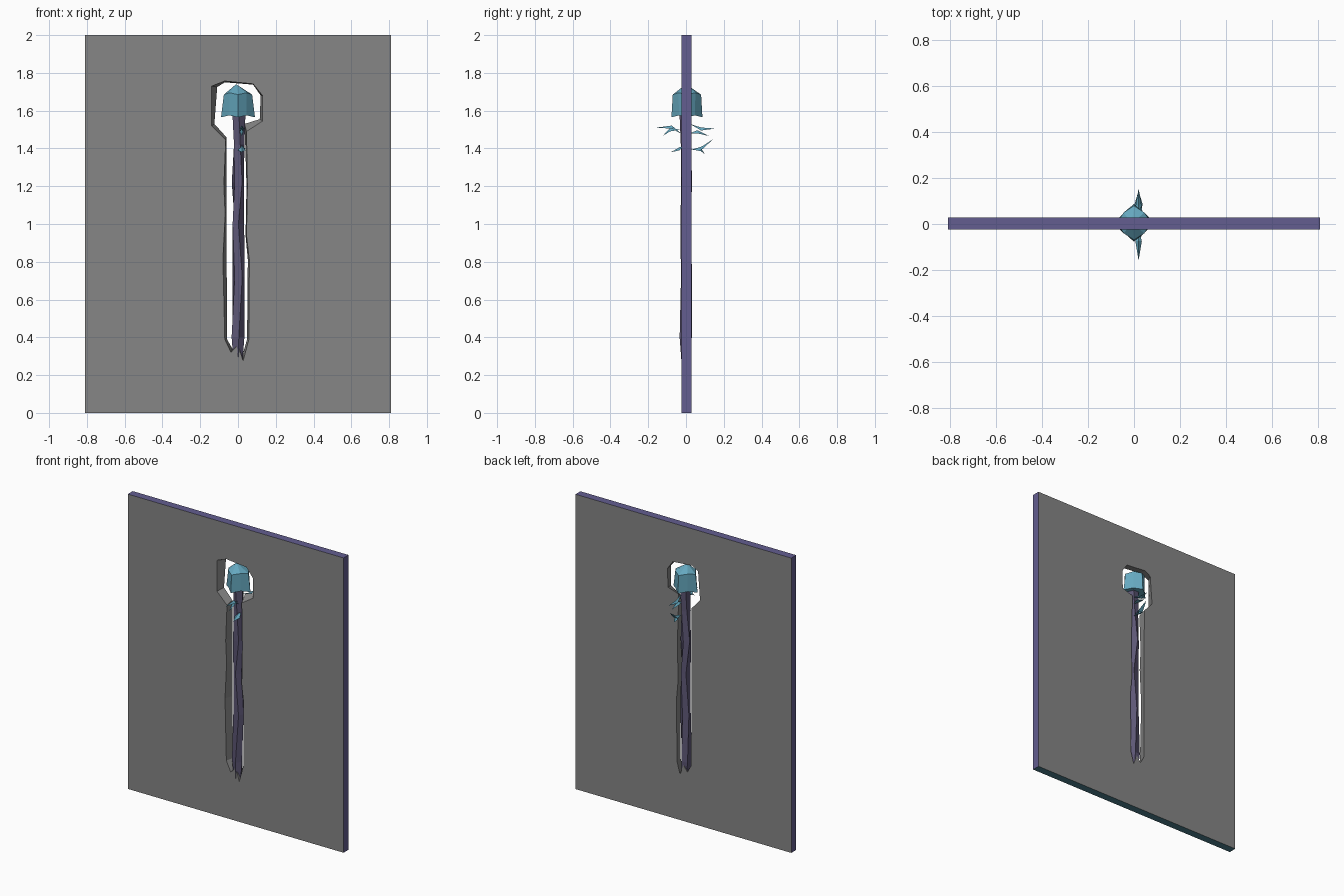
import bpy, bmesh, math
from mathutils import Vector

cube = bpy.data.objects.get("Cube")
if cube:
    bpy.data.objects.remove(cube, do_unlink=True)


def material(name, rgb):
    m = bpy.data.materials.new(name)
    m.use_nodes = True
    m.diffuse_color = (*rgb, 1)
    m.node_tree.nodes["Principled BSDF"].inputs["Base Color"].default_value = (*rgb, 1)
    return m


GREY = material("stone grey", (0.24, 0.24, 0.24))
PURPLE = material("edge purple", (0.125, 0.11, 0.28))
TEAL = material("base teal", (0.07, 0.21, 0.27))
STEM = material("stem violet", (0.11, 0.095, 0.18))
BLUE = material("petal blue", (0.13, 0.39, 0.52))


def finish(name, bm, mats):
    bmesh.ops.recalc_face_normals(bm, faces=bm.faces)
    mesh = bpy.data.meshes.new(name)
    bm.to_mesh(mesh)
    bm.free()
    for m in mats:
        mesh.materials.append(m)
    ob = bpy.data.objects.new(name, mesh)
    bpy.context.collection.objects.link(ob)
    return ob


def bridge(bm, a, b):
    n = len(a)
    return [bm.faces.new((a[i], a[(i + 1) % n], b[(i + 1) % n], b[i])) for i in range(n)]


# Panel with a flower-shaped opening, tapered towards the back
FRONT, BACK, HALF = -0.025, 0.028, 0.81
rect = [(-HALF, 0), (HALF, 0), (HALF, 2), (-HALF, 2)]
front_hole = [(-.14, 1.73), (-.07, 1.757), (.08, 1.742), (.13, 1.68), (.13, 1.545), (.045, 1.49),
              (.05, 1.2), (.045, .94), (.06, .81), (.058, .39), (.027, .275), (0, .36),
              (-.037, .32), (-.07, .39), (-.08, .81), (-.068, 1.05), (-.075, 1.2),
              (-.065, 1.445), (-.14, 1.52)]
back_hole = [(-.11, 1.725), (-.07, 1.75), (.08, 1.738), (.12, 1.68), (.115, 1.555), (.035, 1.53),
             (.045, 1.2), (.04, .94), (.052, .81), (.048, .39), (.025, .31), (0, .38),
             (-.03, .34), (-.058, .39), (-.06, .81), (-.06, 1.05), (-.06, 1.2),
             (-.062, 1.46), (-.125, 1.53)]

bm = bmesh.new()


def ring(points, y):
    return [bm.verts.new((x, y, z)) for x, z in points]


rims = [ring(rect, FRONT), ring(rect, BACK)]
holes = [ring(front_hole, FRONT), ring(back_hole, BACK)]
bridge(bm, *rims)
bridge(bm, *holes)
for k, ny in ((0, -1), (1, 1)):
    loops = []
    for loop in (rims[k], holes[k]):
        loops += [bm.edges.get((loop[i], loop[i - 1])) for i in range(len(loop))]
    bmesh.ops.triangle_fill(bm, edges=loops, use_beauty=True, normal=(0, ny, 0))
for f in bm.faces:
    c = f.calc_center_median()
    if c.z < 0.001:
        f.material_index = 2
    elif c.z > 1.999 or abs(c.x) > HALF - 0.001:
        f.material_index = 1
finish("panel", bm, [GREY, PURPLE, TEAL])

# Faceted, gently twisting stem
bm = bmesh.new()
previous = None
for z, cx, r, turn in ((.28, 0, .026, 0), (.4, -.002, .036, 10), (.72, .003, .034, 35),
                       (1.0, .002, .032, 0), (1.22, 0, .034, 40), (1.42, .004, .03, 15),
                       (1.58, .005, .036, 0)):
    loop = []
    for i in range(5):
        a = math.radians(72 * i + turn - 90)
        loop.append(bm.verts.new((cx + r * math.cos(a), r * .95 * math.sin(a), z)))
    if previous:
        bridge(bm, previous, loop)
    else:
        bm.faces.new(loop)
    previous = loop
bm.faces.new(previous)
finish("stem", bm, [STEM])

# Flower head: closed petals as a creased, faceted dome
bm = bmesh.new()
previous = None
for z, rx, ry, crease in ((1.565, .09, .082, .72), (1.685, .075, .075, .85)):
    loop = []
    for i in range(8):
        a = math.tau * i / 8
        k = 1 if i % 2 == 0 else crease
        lift = .01 if i % 2 else 0
        loop.append(bm.verts.new((k * rx * math.cos(a), .005 + k * ry * math.sin(a), z + lift)))
    if previous:
        bridge(bm, previous, loop)
    else:
        bm.faces.new(loop)
    previous = loop
tip = bm.verts.new((-.01, 0, 1.74))
for i in range(8):
    bm.faces.new((previous[i - 1], previous[i], tip))
finish("flower_head", bm, [BLUE])


# Pointed leaves around the upper stem
def leaf(name, root, bend, end, width):
    bm = bmesh.new()
    root, bend, end = (Vector((.02, y, z)) for y, z in (root, bend, end))
    side = Vector((width, 0, 0))
    ridge = bend + Vector((0, 0, .016))
    a, b, l, r, t = (bm.verts.new(p) for p in (root, end, bend - side, bend + side, ridge))
    for tri in ((a, l, t), (a, t, r), (b, t, l), (b, r, t), (a, r, l), (b, l, r)):
        bm.faces.new(tri)
    finish(name, bm, [BLUE])


leaf("front_upper_leaf", (-.02, 1.475), (-.075, 1.505), (-.16, 1.51), .014)
leaf("front_small_leaf", (-.03, 1.5), (-.085, 1.49), (-.125, 1.465), .01)
leaf("front_lower_leaf", (.0, 1.42), (-.035, 1.39), (-.08, 1.38), .02)
leaf("back_upper_leaf", (.02, 1.53), (.08, 1.495), (.155, 1.505), .013)
leaf("back_inner_leaf", (.02, 1.48), (.06, 1.48), (.125, 1.465), .016)
leaf("back_lower_leaf", (.02, 1.39), (.085, 1.395), (.145, 1.45), .018)
leaf("back_drooping_leaf", (.03, 1.395), (.08, 1.385), (.1, 1.37), .014)
